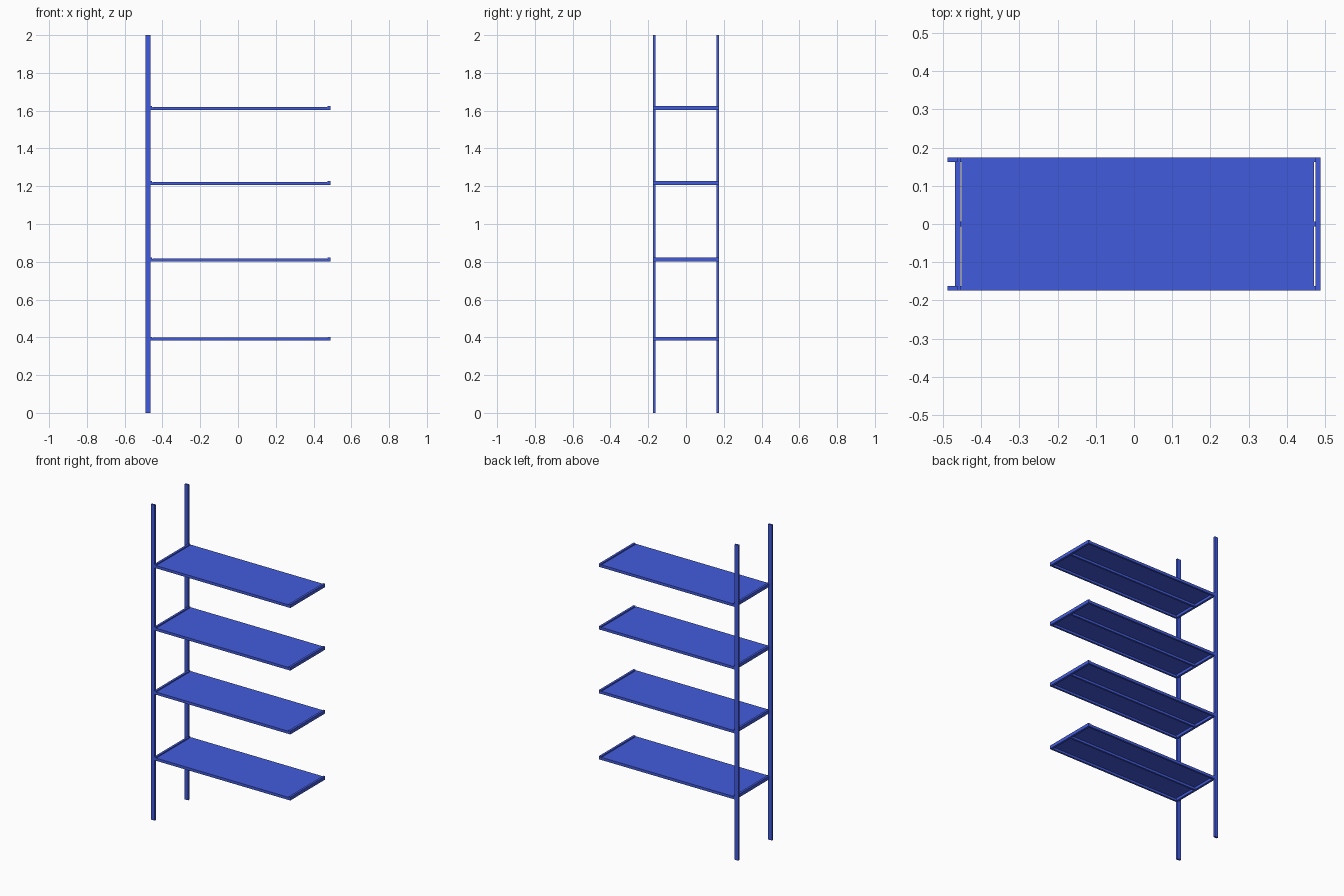
import bpy

if "Cube" in bpy.data.objects:
    bpy.data.objects.remove(bpy.data.objects["Cube"])

blue = bpy.data.materials.new("blue_paint")
blue.diffuse_color = (0.055, 0.105, 0.72, 1)
blue.use_nodes = True
blue.node_tree.nodes["Principled BSDF"].inputs["Base Color"].default_value = blue.diffuse_color


def box(name, x, y, z):
    """Box from (min, max) ranges on each axis."""
    lo, hi = zip(x, y, z)
    bpy.ops.mesh.primitive_cube_add(
        size=1, location=[(a + b) / 2 for a, b in zip(lo, hi)])
    ob = bpy.context.object
    ob.name = name
    ob.scale = [b - a for a, b in zip(lo, hi)]
    bpy.ops.object.transform_apply(location=False, rotation=False, scale=True)
    ob.data.materials.append(blue)
    return ob


HALF_D = 0.174      # half depth
RAIL = 0.012        # rail and post thickness
SIDES = {"front": (-HALF_D, -HALF_D + RAIL), "back": (HALF_D - RAIL, HALF_D)}

# Upright posts on the left
for side, y in SIDES.items():
    box(side + "_post", (-0.489, -0.463), y, (0, 2))

# Shelves, given by the top of their end bars
for i, top in enumerate((0.403, 0.822, 1.227, 1.624), 1):
    deck = top - 0.004
    base = top - 0.021
    n = f"shelf_{i}_"
    # End bars, standing slightly proud of the panel
    box(n + "left_bar", (-0.469, -0.455), (-HALF_D, HALF_D), (base, top))
    box(n + "right_bar", (0.475, 0.489), (-HALF_D, HALF_D), (base, top))
    # Long rails and centre rib under the panel
    for side, y in SIDES.items():
        box(n + side + "_rail", (-0.455, 0.475), y, (base, deck - 0.003))
    box(n + "centre_rib", (-0.455, 0.475), (-RAIL / 2, RAIL / 2),
        (base, deck - 0.003))
    # Thin sheet panel, with a narrow gap at each end
    box(n + "panel", (-0.452, 0.471), (-HALF_D, HALF_D), (deck - 0.003, deck))
